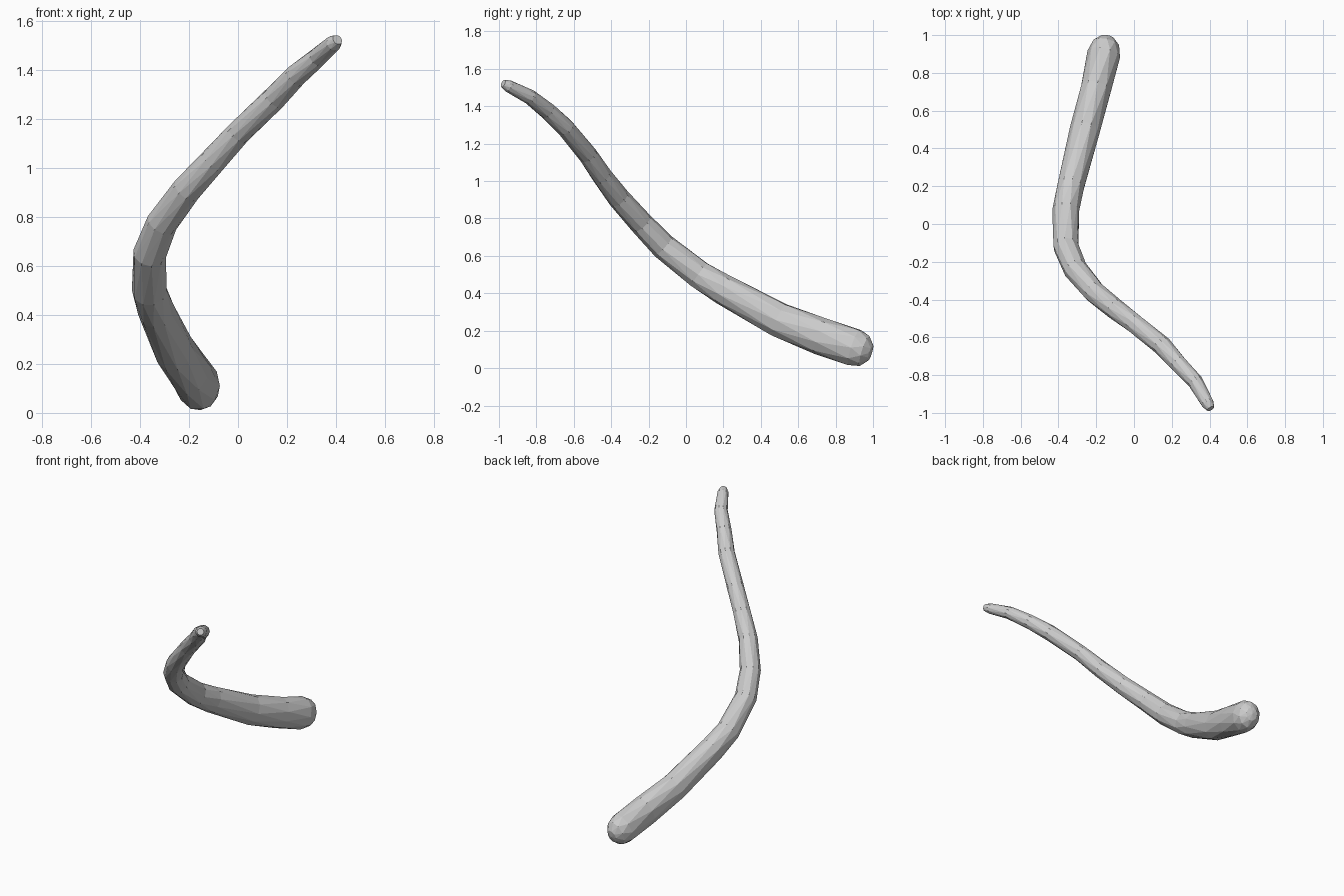
import bpy
import bmesh
import math
from mathutils import Vector

SIDES = 10
UP = Vector((0, 0, 1))

# Remove the default object
default = bpy.data.objects.get("Cube")
if default:
    bpy.data.objects.remove(default, do_unlink=True)

# Plain grey for the whole piece
grey = bpy.data.materials.new("light_grey")
grey.use_nodes = True
colour = (0.6, 0.6, 0.6, 1)
grey.diffuse_color = colour
grey.node_tree.nodes["Principled BSDF"].inputs["Base Color"].default_value = colour

# Centreline from the thick end to the thin tip: x, y, z, half width, half depth
stations = [
    (-.16, .9, .11, .088, .103),
    (-.2, .72, .17, .084, .1),
    (-.26, .5, .257, .08, .095),
    (-.335, .2, .42, .074, .082),
    (-.362, .07, .5, .071, .077),
    (-.36, -.12, .65, .068, .07),
    (-.31, -.24, .775, .064, .064),
    (-.21, -.36, .91, .059, .06),
    (-.1, -.45, 1.03, .055, .055),
    (0, -.525, 1.14, .052, .05),
    (.15, -.645, 1.285, .051, .05),
    (.235, -.74, 1.375, .046, .046),
    (.325, -.835, 1.45, .041, .04),
    (.39, -.95, 1.508, .034, .033),
]
centres = [Vector(s[:3]) for s in stations]


def tangent(i):
    """Direction of the centreline at a station, towards the thin tip."""
    a = centres[max(i - 1, 0)]
    b = centres[min(i + 1, len(centres) - 1)]
    return (b - a).normalized()


def add_ring(bm, centre, direction, width, depth, offset):
    """Elliptical ring of vertices across the given direction."""
    side = direction.cross(UP).normalized()
    over = side.cross(direction)
    ring = []
    for k in range(SIDES):
        a = math.tau * (k + offset) / SIDES
        point = centre + side * width * math.cos(a) + over * depth * math.sin(a)
        ring.append(bm.verts.new(point))
    return ring


def bridge(bm, a, b, shifted):
    """Triangle band between two rings that are turned half a step apart."""
    for k in range(SIDES):
        n = (k + 1) % SIDES
        if shifted:
            bm.faces.new((a[k], a[n], b[n]))
            bm.faces.new((a[k], b[n], b[k]))
        else:
            bm.faces.new((a[k], a[n], b[k]))
            bm.faces.new((a[n], b[n], b[k]))


bm = bmesh.new()
rings = []


def next_ring(centre, direction, width, depth):
    offset = 0.5 * (len(rings) % 2)
    rings.append(add_ring(bm, centre, direction, width, depth, offset))


# Rounded thick end
width, depth = stations[0][3:]
start = tangent(0)
for degrees in (65, 35):
    a = math.radians(degrees)
    next_ring(centres[0] - start * depth * math.sin(a), start,
              width * math.cos(a), depth * math.cos(a))

# Tapering curved body
for i, s in enumerate(stations):
    next_ring(centres[i], tangent(i), s[3], s[4])

# Blunt thin tip
end = tangent(len(stations) - 1)
next_ring(centres[-1] + end * 0.035, end, 0.021, 0.021)

for i in range(len(rings) - 1):
    bridge(bm, rings[i], rings[i + 1], i % 2 == 1)

# Close both ends
pole = bm.verts.new(centres[0] - start * depth * 0.98)
for k in range(SIDES):
    bm.faces.new((rings[0][k], pole, rings[0][(k + 1) % SIDES]))
bm.faces.new(rings[-1])
bmesh.ops.recalc_face_normals(bm, faces=bm.faces)

mesh = bpy.data.meshes.new("curved_tapered_rod")
bm.to_mesh(mesh)
bm.free()
mesh.materials.append(grey)
rod = bpy.data.objects.new("curved_tapered_rod", mesh)
bpy.context.scene.collection.objects.link(rod)
